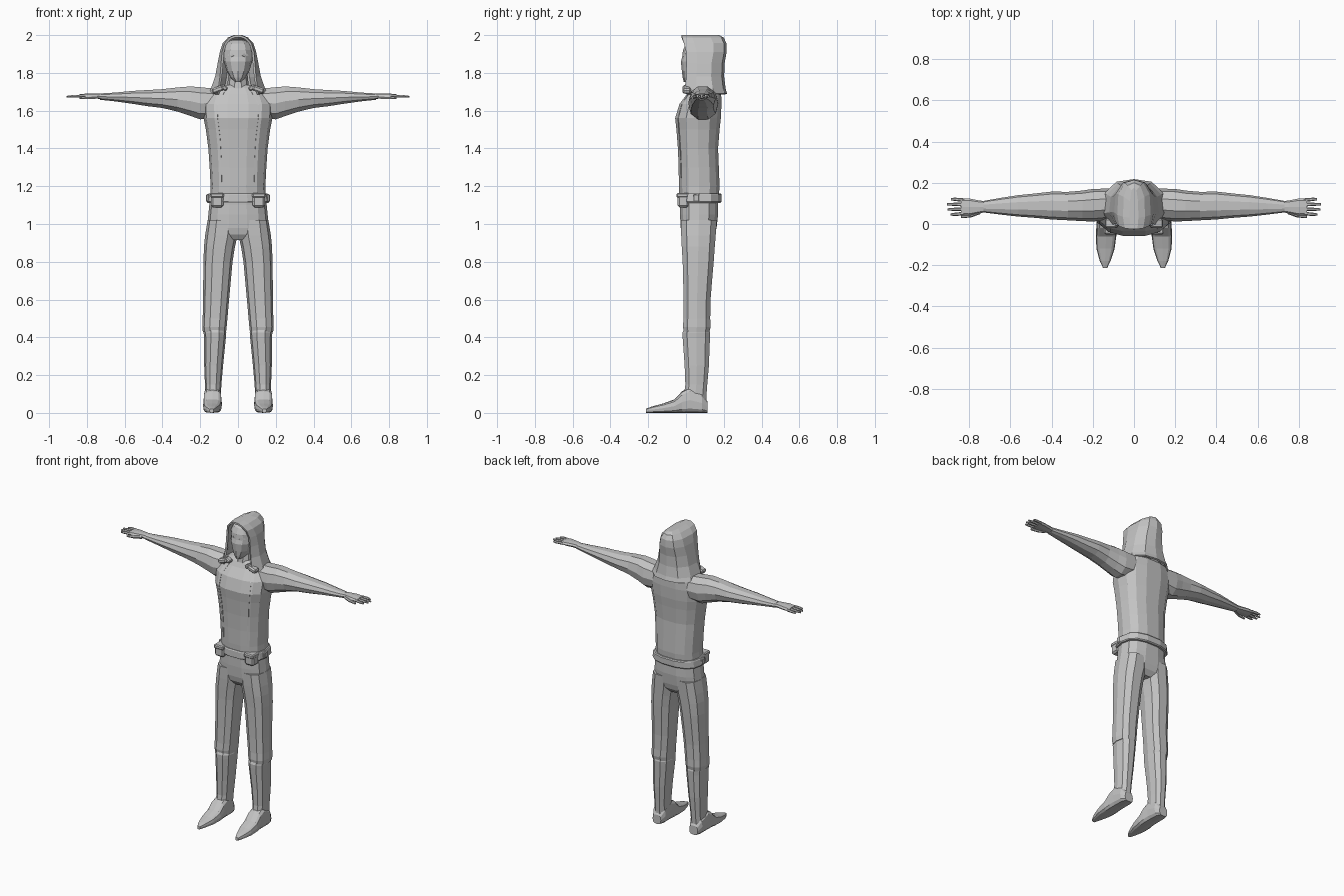
import bpy, bmesh, math
from mathutils import Matrix

grey = bpy.data.materials.new("plain grey")
grey.diffuse_color = (0.55, 0.55, 0.55, 1)


def finish(name, bm, mirror=False):
    bmesh.ops.recalc_face_normals(bm, faces=bm.faces[:])
    me = bpy.data.meshes.new(name)
    bm.to_mesh(me)
    bm.free()
    me.materials.append(grey)
    ob = bpy.data.objects.new(name, me)
    bpy.context.collection.objects.link(ob)
    if mirror:
        ob.modifiers.new("mirror", 'MIRROR').use_mirror_merge = False
    return ob


def spow(v, p):
    return math.copysign(abs(v) ** p, v)


def loft(name, rings, axis='z', n=10, p=0.85, mirror=False):
    """Rings are (position, a_min, a_max, b_min, b_max) across the axis."""
    bm = bmesh.new()
    rows = []
    for t, a0, a1, b0, b1 in rings:
        row = []
        for i in range(n):
            g = 2 * math.pi * i / n
            a = (a0 + a1) / 2 + (a1 - a0) / 2 * spow(math.cos(g), p)
            b = (b0 + b1) / 2 + (b1 - b0) / 2 * spow(math.sin(g), p)
            co = {'z': (a, b, t), 'x': (t, a, b), 'y': (a, t, b)}[axis]
            row.append(bm.verts.new(co))
        rows.append(row)
    for r, s in zip(rows, rows[1:]):
        for i in range(n):
            j = (i + 1) % n
            bm.faces.new((r[i], r[j], s[j], s[i]))
    bm.faces.new(rows[0])
    bm.faces.new(rows[-1])
    return finish(name, bm, mirror)


def box(name, loc, size, bevel=0.006, turn=0.0):
    bm = bmesh.new()
    bmesh.ops.create_cube(bm, size=1)
    bmesh.ops.scale(bm, vec=size, verts=bm.verts)
    bmesh.ops.bevel(bm, geom=bm.edges[:], offset=bevel, segments=1, affect='EDGES')
    bmesh.ops.rotate(bm, matrix=Matrix.Rotation(turn, 3, 'Y'), verts=bm.verts)
    bmesh.ops.translate(bm, vec=loc, verts=bm.verts)
    return finish(name, bm, True)


def plate(name, polys, target):
    """Thin mirrored plate of (x, z) polygons laid on the front of target."""
    bm = bmesh.new()
    for poly in polys:
        bm.faces.new([bm.verts.new((x, -0.3, z)) for x, z in poly])
    bmesh.ops.remove_doubles(bm, verts=bm.verts, dist=0.0001)
    ob = finish(name, bm, True)
    m = ob.modifiers.new("wrap", 'SHRINKWRAP')
    m.target = target
    m.wrap_method = 'PROJECT'
    m.use_project_y = True
    m.use_positive_direction = True
    m.offset = 0.002
    ob.modifiers.new("thick", 'SOLIDIFY').thickness = 0.004
    return ob


# torso
torso = loft("tunic", [
    (1.10, -.150, .150, -.035, .172), (1.20, -.145, .145, -.040, .180),
    (1.30, -.150, .150, -.041, .176), (1.40, -.157, .157, -.045, .172),
    (1.50, -.170, .170, -.053, .180), (1.56, -.182, .182, -.060, .187),
    (1.635, -.185, .185, -.037, .190), (1.69, -.160, .160, .005, .188),
    (1.72, -.120, .120, .022, .165), (1.735, -.075, .075, .035, .140)], n=14, p=.8)

# coat edges down the chest
line = [(.072, 1.70), (.105, 1.63), (.108, 1.56), (.095, 1.46), (.088, 1.34), (.086, 1.22)]
plate("coat_edge", [[(a, b), (a + .008, b), (c + .008, d), (c, d)]
                    for (a, b), (c, d) in zip(line, line[1:])], torso)

# arms and hands
loft("arm", [
    (.12, .020, .172, 1.56, 1.72), (.20, .012, .170, 1.550, 1.728),
    (.25, .014, .162, 1.568, 1.732), (.32, .018, .156, 1.592, 1.726),
    (.40, .022, .157, 1.612, 1.716), (.48, .030, .148, 1.622, 1.711),
    (.56, .036, .140, 1.635, 1.706), (.65, .046, .126, 1.648, 1.697),
    (.73, .056, .112, 1.657, 1.692)], 'x', 10, .9, True)
loft("palm", [
    (.715, .058, .110, 1.660, 1.690), (.75, .052, .114, 1.664, 1.691),
    (.80, .040, .124, 1.665, 1.691), (.838, .042, .124, 1.667, 1.687)], 'x', 8, .75, True)
for i, tip in enumerate((.890, .905, .908, .888)):
    y = .051 + i * .0215
    s = (i - 1.5) * .003
    loft("finger", [(.825, y - .009, y + .009, 1.668, 1.686),
                    (.87, y + s - .008, y + s + .008, 1.668, 1.684),
                    (tip, y + s - .005, y + s + .005, 1.669, 1.679)], 'x', 6, 1, True)
loft("thumb", [(.745, .048, .072, 1.662, 1.684), (.79, .032, .050, 1.660, 1.680),
               (.838, .028, .040, 1.660, 1.673)], 'x', 6, 1, True)

# trousers
loft("trouser_seat", [
    (1.14, -.148, .148, -.034, .172), (1.05, -.157, .157, -.034, .172),
    (.98, -.164, .164, -.030, .164), (.945, -.150, .150, -.022, .155),
    (.915, -.070, .070, .000, .130)], n=14, p=.8)
loft("trouser_leg", [
    (1.02, .005, .161, -.031, .167), (.94, .002, .174, -.029, .161),
    (.88, .016, .180, -.026, .156), (.80, .029, .183, -.021, .150),
    (.70, .038, .184, -.018, .141), (.60, .047, .185, -.016, .133),
    (.50, .056, .187, -.016, .131), (.455, .060, .189, -.019, .133),
    (.428, .063, .186, -.014, .127)], n=10, p=.8, mirror=True)

# boots
loft("boot_shaft", [
    (.45, .068, .178, -.010, .122), (.425, .062, .182, -.022, .131),
    (.40, .064, .180, -.021, .130), (.25, .079, .179, -.010, .124),
    (.15, .088, .175, -.006, .115), (.08, .091, .175, -.015, .110),
    (.03, .092, .176, -.015, .110)], n=10, mirror=True)
loft("boot_foot", [
    (.114, .105, .165, 0, .060), (.085, .090, .180, 0, .105),
    (.02, .088, .182, 0, .135), (-.02, .086, .183, 0, .115),
    (-.06, .086, .185, 0, .072), (-.12, .094, .182, 0, .050),
    (-.18, .114, .166, 0, .034), (-.213, .130, .150, 0, .022)],
    'y', 12, .6, True)

# belt, pouches and side buckles
loft("belt", [(1.112, -.162, .162, -.043, .184), (1.118, -.166, .166, -.047, .190),
              (1.156, -.160, .160, -.046, .191), (1.162, -.156, .156, -.042, .186)],
     n=14, p=.8)
box("belt_pouch", (.110, -.015, 1.124), (.066, .060, .072), .010)
box("pouch_flap", (.110, -.017, 1.152), (.070, .066, .026), .006)
box("belt_buckle", (.160, .055, 1.138), (.018, .034, .040), .005)

# neck and head
loft("neck", [(1.68, -.068, .068, .012, .15), (1.72, -.058, .058, .020, .14),
              (1.80, -.050, .050, .030, .13)], n=10, p=1)
head = loft("face", [
    (1.753, -.016, .016, -.012, .060), (1.775, -.040, .040, -.018, .110),
    (1.81, -.060, .060, -.022, .140), (1.86, -.075, .075, -.027, .155),
    (1.885, -.079, .079, -.020, .160), (1.92, -.080, .080, -.016, .165),
    (1.955, -.066, .066, .000, .160), (1.975, -.035, .035, .030, .130)], n=12, p=.95)
plate("eye", [[(.020, 1.892), (.036, 1.884), (.055, 1.893), (.046, 1.903), (.030, 1.902)]], head)

# hood: open-fronted shell; rows are (z, front y, back y, front half width, side half width)
bm = bmesh.new()
rows = []
for z, yf, yb, wf, w in [
        (1.688, .002, .212, .105, .150), (1.715, .000, .204, .100, .138),
        (1.78, .002, .196, .090, .115), (1.85, .004, .198, .084, .102),
        (1.91, .002, .209, .079, .090), (1.955, -.010, .208, .066, .076),
        (1.982, -.020, .196, .042, .050), (1.994, -.024, .175, .016, .020)]:
    half = [(wf, yf), (w, yf + .055), (w * .93, yb - .065), (w * .55, yb - .012)]
    ring = half + [(0, yb)] + [(-x, y) for x, y in reversed(half)]
    rows.append([bm.verts.new((x, y, z)) for x, y in ring])
for r, s in zip(rows, rows[1:]):
    for i in range(len(r) - 1):
        bm.faces.new((r[i], r[i + 1], s[i + 1], s[i]))
bm.faces.new(rows[-1])
hood = finish("hood", bm)
thick = hood.modifiers.new("thick", 'SOLIDIFY')
thick.thickness = 0.012
thick.offset = 0

# folded collar ends under the hood
box("collar_fold", (.108, .004, 1.712), (.062, .046, .030), .008, .35)
box("collar_tip", (.075, .008, 1.722), (.040, .036, .024), .006, -.5)
